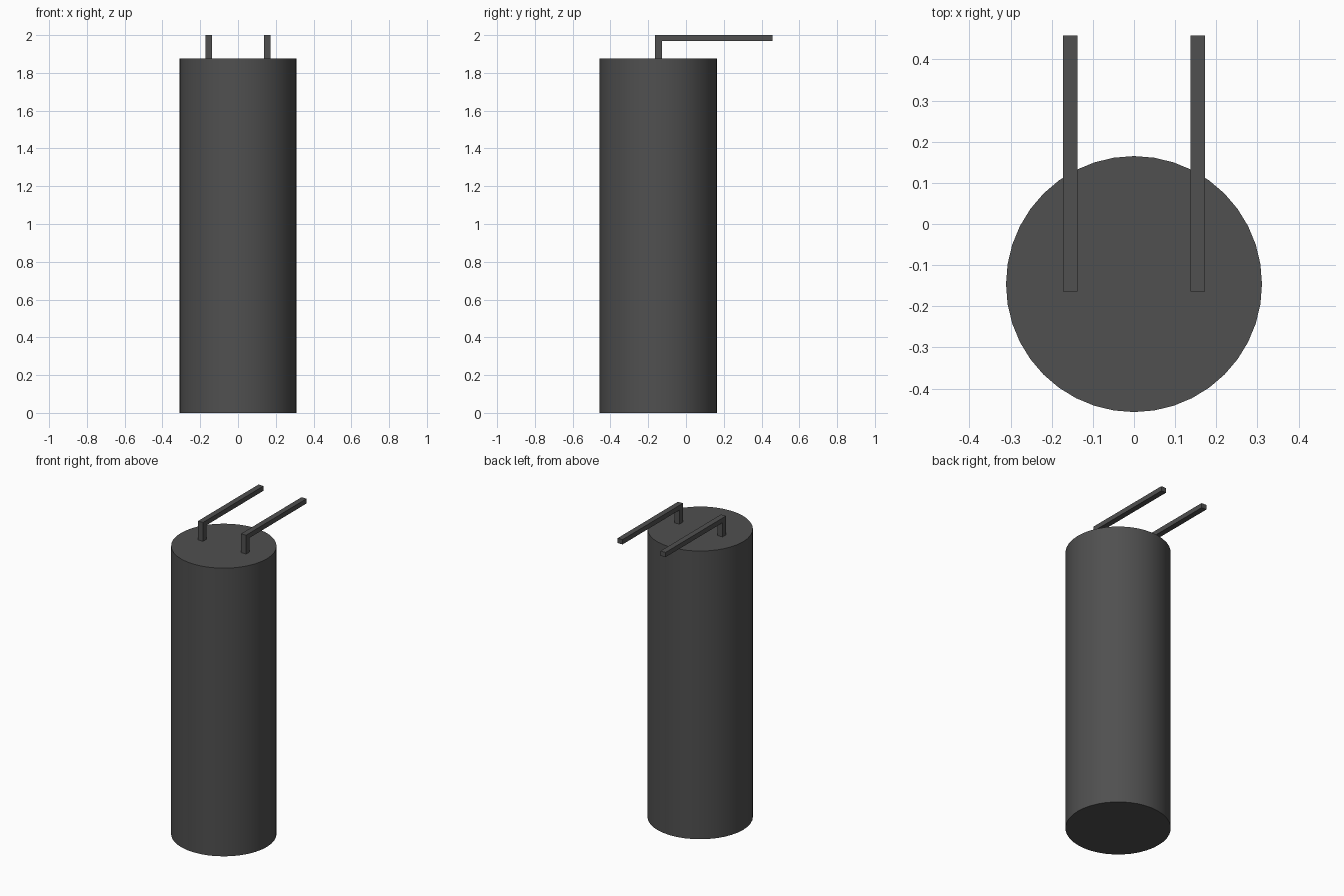
import bpy
import bmesh
import math

cube = bpy.data.objects.get("Cube")
if cube:
    bpy.data.objects.remove(cube, do_unlink=True)

# Dark grey finish
grey = bpy.data.materials.new("dark_grey")
grey.use_nodes = True
colour = (0.08, 0.08, 0.08, 1.0)
grey.diffuse_color = colour
grey.node_tree.nodes["Principled BSDF"].inputs["Base Color"].default_value = colour

RADIUS, CENTRE_Y, BODY_TOP = 0.311, -0.146, 1.877

# Cylindrical body
bpy.ops.mesh.primitive_cylinder_add(vertices=40, radius=RADIUS, depth=BODY_TOP,
                                    location=(0, CENTRE_Y, BODY_TOP / 2))
body = bpy.context.object
body.name = "body"
body.data.materials.append(grey)
bpy.ops.object.shade_smooth_by_angle(angle=math.radians(30))


def make_lead(name, x, width=0.036):
    """Extrude an L-shaped side profile: a short post with a long bar to the back."""
    front, back, top, bar = -0.164, 0.458, 2.0, 0.031
    profile = [(front, BODY_TOP), (front + width, BODY_TOP), (front + width, top - bar),
               (back, top - bar), (back, top), (front, top)]
    bm = bmesh.new()
    face = bm.faces.new([bm.verts.new((x - width / 2, y, z)) for y, z in profile])
    sweep = bmesh.ops.extrude_face_region(bm, geom=[face])
    verts = [g for g in sweep["geom"] if isinstance(g, bmesh.types.BMVert)]
    bmesh.ops.translate(bm, verts=verts, vec=(width, 0, 0))
    bmesh.ops.recalc_face_normals(bm, faces=bm.faces[:])
    mesh = bpy.data.meshes.new(name)
    bm.to_mesh(mesh)
    bm.free()
    mesh.materials.append(grey)
    bpy.context.collection.objects.link(bpy.data.objects.new(name, mesh))


# Pair of bent leads on the top
for name, side in (("left_lead", 1), ("right_lead", -1)):
    make_lead(name, side * 0.155)
